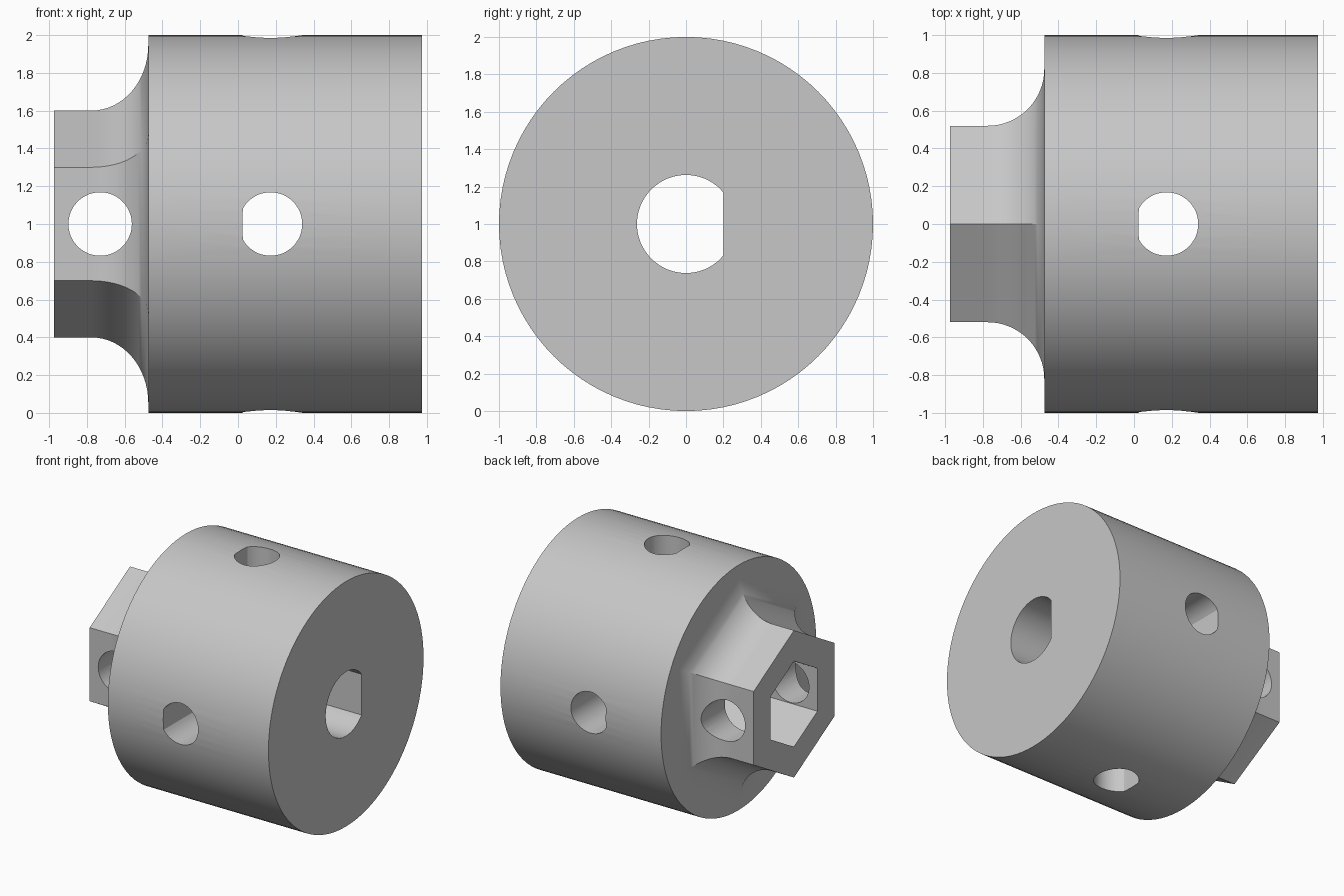
import bpy, bmesh, math
from mathutils import Vector

cube = bpy.data.objects.get("Cube")
if cube:
    bpy.data.objects.remove(cube, do_unlink=True)

CENTRE = Vector((0, 0, 1))
END = 0.975          # half of the overall length
SHOULDER = -0.475    # where the round body begins
JOINT = 0.025        # end of the hex socket, flat of the screw holes

grey = bpy.data.materials.new("plain grey")
grey.use_nodes = True
colour = (0.57, 0.57, 0.57, 1)
grey.diffuse_color = colour
grey.node_tree.nodes["Principled BSDF"].inputs["Base Color"].default_value = colour


def loft(name, rings):
    """Closed solid through a list of equal-sized point rings."""
    bm = bmesh.new()
    loops = [[bm.verts.new(Vector(p) + CENTRE) for p in ring] for ring in rings]
    n = len(loops[0])
    for a, b in zip(loops, loops[1:]):
        for i in range(n):
            j = (i + 1) % n
            bm.faces.new((a[i], a[j], b[j], b[i]))
    bm.faces.new(loops[0])
    bm.faces.new(loops[-1])
    bmesh.ops.recalc_face_normals(bm, faces=bm.faces)
    mesh = bpy.data.meshes.new(name)
    bm.to_mesh(mesh)
    bm.free()
    mesh.materials.append(grey)
    obj = bpy.data.objects.new(name, mesh)
    bpy.context.collection.objects.link(obj)
    return obj


def circle(radius, sides):
    return [(radius * math.cos(math.tau * i / sides),
             radius * math.sin(math.tau * i / sides)) for i in range(sides)]


def hexagon(apothem, x):
    """Hexagon across the x axis with a corner pointing up."""
    r = apothem / math.cos(math.pi / 6)
    return [(x, -v, u) for u, v in circle(r, 6)]


def combine(target, tool, operation):
    mod = target.modifiers.new(operation.lower(), 'BOOLEAN')
    mod.operation = operation
    mod.solver = 'EXACT'
    mod.object = tool
    graph = bpy.context.evaluated_depsgraph_get()
    mesh = bpy.data.meshes.new_from_object(target.evaluated_get(graph))
    target.modifiers.clear()
    target.data = mesh
    bpy.data.objects.remove(tool, do_unlink=True)


# Round body
coupling = loft("shaft_coupling", [[(x, u, v) for u, v in circle(1, 96)]
                                   for x in (SHOULDER, END)])

# Hex neck flaring into the body with a concave fillet
FILLET = 0.3
APOTHEM = 0.52
rings = [hexagon(APOTHEM, -END)]
for step in range(17):
    t = math.pi / 2 * step / 16
    rings.append(hexagon(APOTHEM + FILLET * (1 - math.cos(t)),
                         SHOULDER - FILLET + FILLET * math.sin(t)))
rings.append(hexagon(APOTHEM + FILLET, SHOULDER + 0.2))
combine(coupling, loft("hex_neck", rings), 'UNION')

# Hex socket, then the D-shaped shaft bore
combine(coupling, loft("hex_socket", [hexagon(0.303, x) for x in (-1.2, JOINT + 0.003)]),
        'DIFFERENCE')
d_profile = [(min(u, 0.2), v) for u, v in circle(0.262, 64)]
combine(coupling, loft("shaft_bore", [[(x, u, v) for u, v in d_profile]
                                      for x in (-0.1, 1.2)]), 'DIFFERENCE')

# Cross pin hole through the neck
HOLE = 0.168
combine(coupling, loft("pin_hole", [[(-0.73 + u, y, v) for u, v in circle(HOLE, 48)]
                                    for y in (-1.2, 1.2)]), 'DIFFERENCE')

# Four set screw holes with a flat side towards the neck
screw = [(max(0.172 + u, JOINT), v) for u, v in circle(HOLE, 48)]
combine(coupling, loft("screw_hole_across", [[(u, y, v) for u, v in screw]
                                             for y in (-1.2, 1.2)]), 'DIFFERENCE')
combine(coupling, loft("screw_hole_upright", [[(u, v, z) for u, v in screw]
                                              for z in (-1.2, 1.2)]), 'DIFFERENCE')

# Smooth curves, crisp edges
bpy.ops.object.select_all(action='DESELECT')
coupling.select_set(True)
bpy.context.view_layer.objects.active = coupling
bpy.ops.object.shade_smooth_by_angle(angle=math.radians(25))
